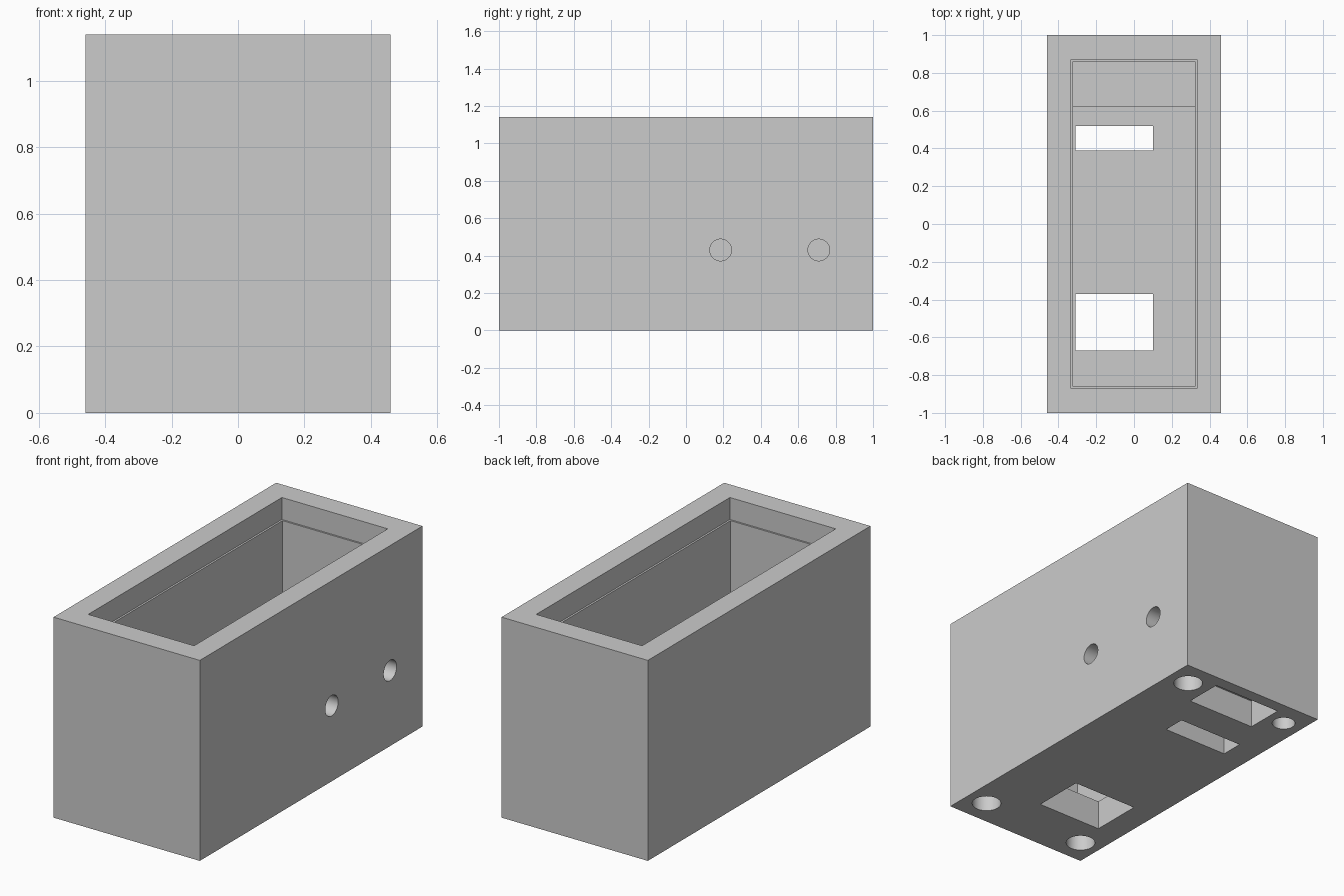
import bpy, bmesh, math
from mathutils import Matrix, Vector

if "Cube" in bpy.data.objects:
    bpy.data.objects.remove(bpy.data.objects["Cube"], do_unlink=True)

HEIGHT, FLOOR, LEDGE, SHELF = 1.14, 0.17, 1.015, 0.25
EPS = 0.05

grey = bpy.data.materials.new("plain grey")
grey.use_nodes = True
colour = (0.6, 0.6, 0.6, 1)
grey.diffuse_color = colour
for node in grey.node_tree.nodes:
    if node.type == "BSDF_PRINCIPLED":
        node.inputs["Base Color"].default_value = colour


def finish(name, bm):
    mesh = bpy.data.meshes.new(name)
    bm.to_mesh(mesh)
    bm.free()
    mesh.materials.append(grey)
    obj = bpy.data.objects.new(name, mesh)
    bpy.context.collection.objects.link(obj)
    return obj


def box(name, x, y, z):
    """Box from (low, high) ranges on each axis."""
    bm = bmesh.new()
    size = Vector([r[1] - r[0] for r in (x, y, z)])
    mid = Vector([(r[0] + r[1]) / 2 for r in (x, y, z)])
    bmesh.ops.create_cube(bm, size=1, matrix=Matrix.Translation(mid) @ Matrix.Diagonal(size).to_4x4())
    return finish(name, bm)


def rod(name, centre, radius, length, turn=0):
    """Cylinder along z, or along x when turned a quarter about y."""
    bm = bmesh.new()
    place = Matrix.Translation(centre) @ Matrix.Rotation(turn, 4, "Y")
    bmesh.ops.create_cone(bm, cap_ends=True, segments=48, radius1=radius,
                          radius2=radius, depth=length, matrix=place)
    return finish(name, bm)


housing = box("housing", (-0.46, 0.46), (-1, 1), (0, HEIGHT))

# Lid recess and main cavity, with a raised shelf at the back
top = HEIGHT + EPS
cutters = [
    box("lid_recess", (-0.333, 0.333), (-0.87, 0.87), (LEDGE, top)),
    box("cavity", (-0.322, 0.322), (-0.86, 0.62), (FLOOR, top)),
    box("shelf_space", (-0.322, 0.322), (0.6, 0.86), (SHELF, top)),
]

# Openings through the floor, and the blind pocket under the shelf
for name, y, roof in (("large_window", (-0.67, -0.37), FLOOR + EPS),
                      ("narrow_slot", (0.39, 0.52), FLOOR + EPS)):
    cutters.append(box(name, (-0.31, 0.1), y, (-EPS, roof)))
cutters.append(box("back_pocket", (-0.235, 0.198), (0.71, 0.93), (-EPS, 0.16)))

# Round blind holes in the base corners, one smaller than the rest
for x, y, radius in ((0.33, -0.85, 0.078), (-0.335, -0.85, 0.078),
                     (0.33, 0.85, 0.078), (-0.345, 0.85, 0.062)):
    cutters.append(rod("base_hole", (x, y, 0.04), radius, 0.18))

# Round holes through the side wall
for y in (0.185, 0.71):
    cutters.append(rod("side_hole", (0.4, y, 0.43), 0.058, 0.26, math.pi / 2))

for cutter in cutters:
    cutter.hide_render = True
    mod = housing.modifiers.new(cutter.name, "BOOLEAN")
    mod.operation = "DIFFERENCE"
    mod.solver = "EXACT"
    mod.object = cutter

# Keep the cut result and drop the cutters
graph = bpy.context.evaluated_depsgraph_get()
result = bpy.data.meshes.new_from_object(housing.evaluated_get(graph))
housing.modifiers.clear()
housing.data = result
for cutter in cutters:
    bpy.data.objects.remove(cutter, do_unlink=True)

bpy.ops.object.select_all(action="DESELECT")
housing.select_set(True)
bpy.context.view_layer.objects.active = housing
bpy.ops.object.shade_smooth_by_angle(angle=math.radians(30))
